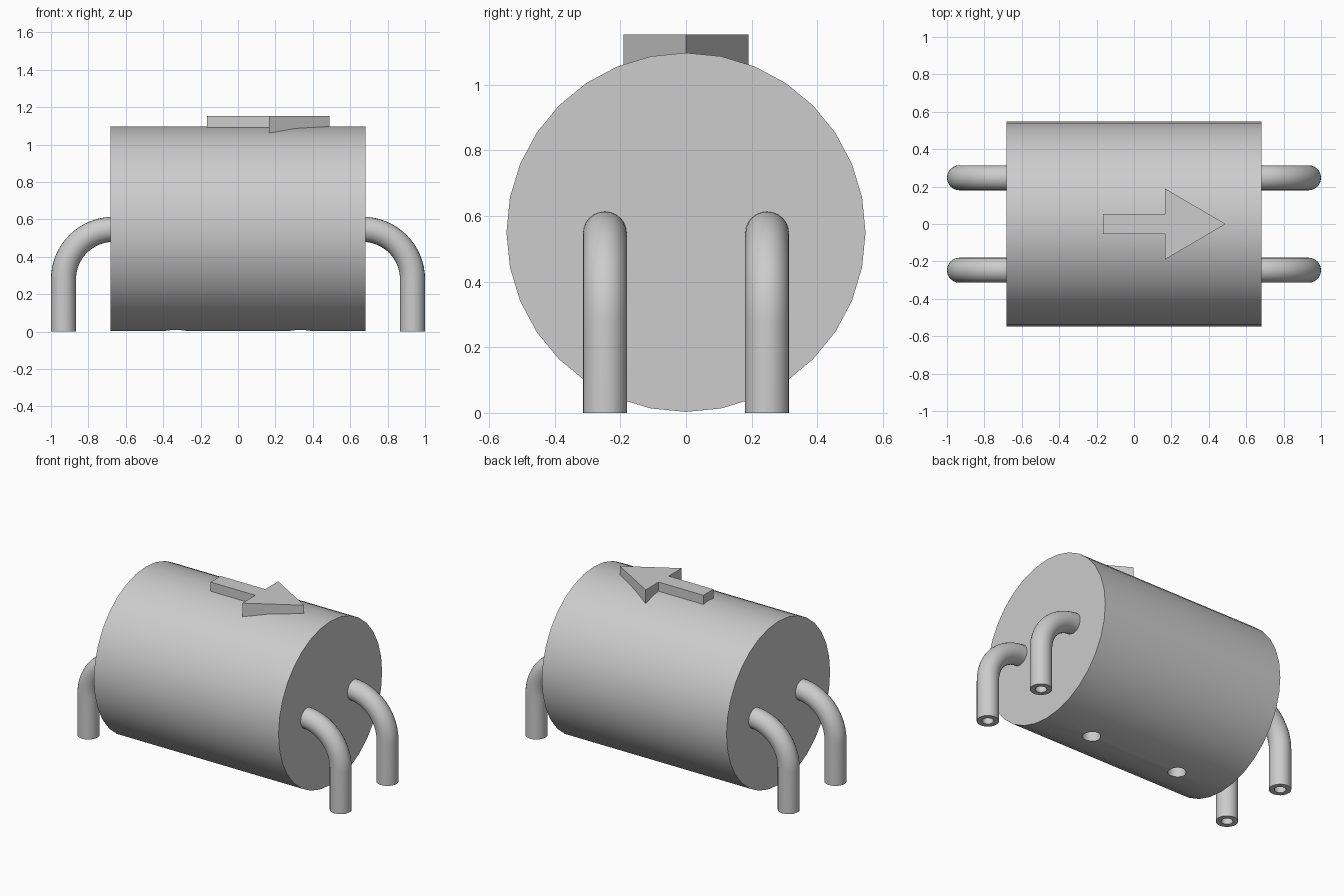
import bpy
import bmesh
from math import sin, cos, pi, radians
from mathutils import Vector

cube = bpy.data.objects.get("Cube")
if cube:
    bpy.data.objects.remove(cube, do_unlink=True)

GREY = (0.604, 0.604, 0.604, 1.0)
grey = bpy.data.materials.new("light grey")
grey.use_nodes = True
grey.diffuse_color = GREY
grey.node_tree.nodes["Principled BSDF"].inputs["Base Color"].default_value = GREY


def finish(name, bm, smooth=True):
    """Turn a bmesh into a named grey object."""
    bmesh.ops.recalc_face_normals(bm, faces=bm.faces)
    mesh = bpy.data.meshes.new(name)
    bm.to_mesh(mesh)
    bm.free()
    mesh.materials.append(grey)
    obj = bpy.data.objects.new(name, mesh)
    bpy.context.collection.objects.link(obj)
    if smooth:
        smooth_by_angle(obj)
    return obj


def select(obj):
    bpy.ops.object.select_all(action='DESELECT')
    obj.select_set(True)
    bpy.context.view_layer.objects.active = obj


def smooth_by_angle(obj):
    select(obj)
    bpy.ops.object.shade_smooth_by_angle(angle=radians(30))


# Drum lying along x, with two blind drain holes in its underside
RADIUS, LENGTH, AXIS_Z = 0.547, 1.366, 0.55
bpy.ops.mesh.primitive_cylinder_add(vertices=32, radius=RADIUS, depth=LENGTH,
                                    location=(0, 0, AXIS_Z), rotation=(0, pi / 2, 0))
drum = bpy.context.object
drum.name = "drum"
drum.data.materials.append(grey)
for x in (-0.333, 0.333):
    bpy.ops.mesh.primitive_cylinder_add(vertices=32, radius=0.055, depth=0.6,
                                        location=(x, 0, 0))
    cutter = bpy.context.object
    cutter.name = "drain_hole_cutter"
    cutter.hide_render = True
    cutter.data.materials.append(grey)
    select(drum)
    cut = drum.modifiers.new("drain hole", 'BOOLEAN')
    cut.operation = 'DIFFERENCE'
    cut.solver = 'EXACT'
    cut.object = cutter
    bpy.ops.object.modifier_apply(modifier=cut.name)
    bpy.data.objects.remove(cutter, do_unlink=True)
smooth_by_angle(drum)


# Bent hollow pipes: quarter-circle elbow, then straight down to the ground
def pipe(name, side, y, outer=0.067, bore=0.035, bend=0.267, sides=24, steps=16):
    cx, cz = 0.666, 0.28
    path = [(0.6, cz + bend, pi / 2)]
    for i in range(steps + 1):
        a = pi / 2 * (1 - i / steps)
        path.append((cx + bend * cos(a), cz + bend * sin(a), a))
    path.append((cx + bend, 0, 0))

    bm = bmesh.new()
    rings = []
    # Outer skin down to the foot, then the bore back up
    stations = [(p, outer) for p in path] + [(p, bore) for p in reversed(path)]
    for (px, pz, a), r in stations:
        out = Vector((cos(a), 0, sin(a)))
        ring = []
        for k in range(sides):
            t = 2 * pi * k / sides
            v = Vector((px, y, pz)) + out * (r * cos(t)) + Vector((0, r * sin(t), 0))
            v.x *= side
            ring.append(bm.verts.new(v))
        rings.append(ring)
    for a, b in zip(rings, rings[1:] + rings[:1]):
        for k in range(sides):
            n = (k + 1) % sides
            bm.faces.new((a[k], a[n], b[n], b[k]))
    finish(name, bm)


for side, end in ((1, "left"), (-1, "right")):
    for y, row in ((-0.247, "front"), (0.247, "back")):
        pipe(f"{row}_{end}_pipe", side, y)

# Raised flow arrow on top of the drum
half = [(-0.165, 0.053), (0.165, 0.053), (0.165, 0.19)]
outline = half + [(0.49, 0)] + [(x, -y) for x, y in reversed(half)]
bm = bmesh.new()
base = bm.faces.new([bm.verts.new((x, y, 1.0)) for x, y in outline])
grown = bmesh.ops.extrude_face_region(bm, geom=[base])["geom"]
bmesh.ops.translate(bm, vec=(0, 0, 0.153),
                    verts=[g for g in grown if isinstance(g, bmesh.types.BMVert)])
finish("flow_arrow", bm, smooth=False)
